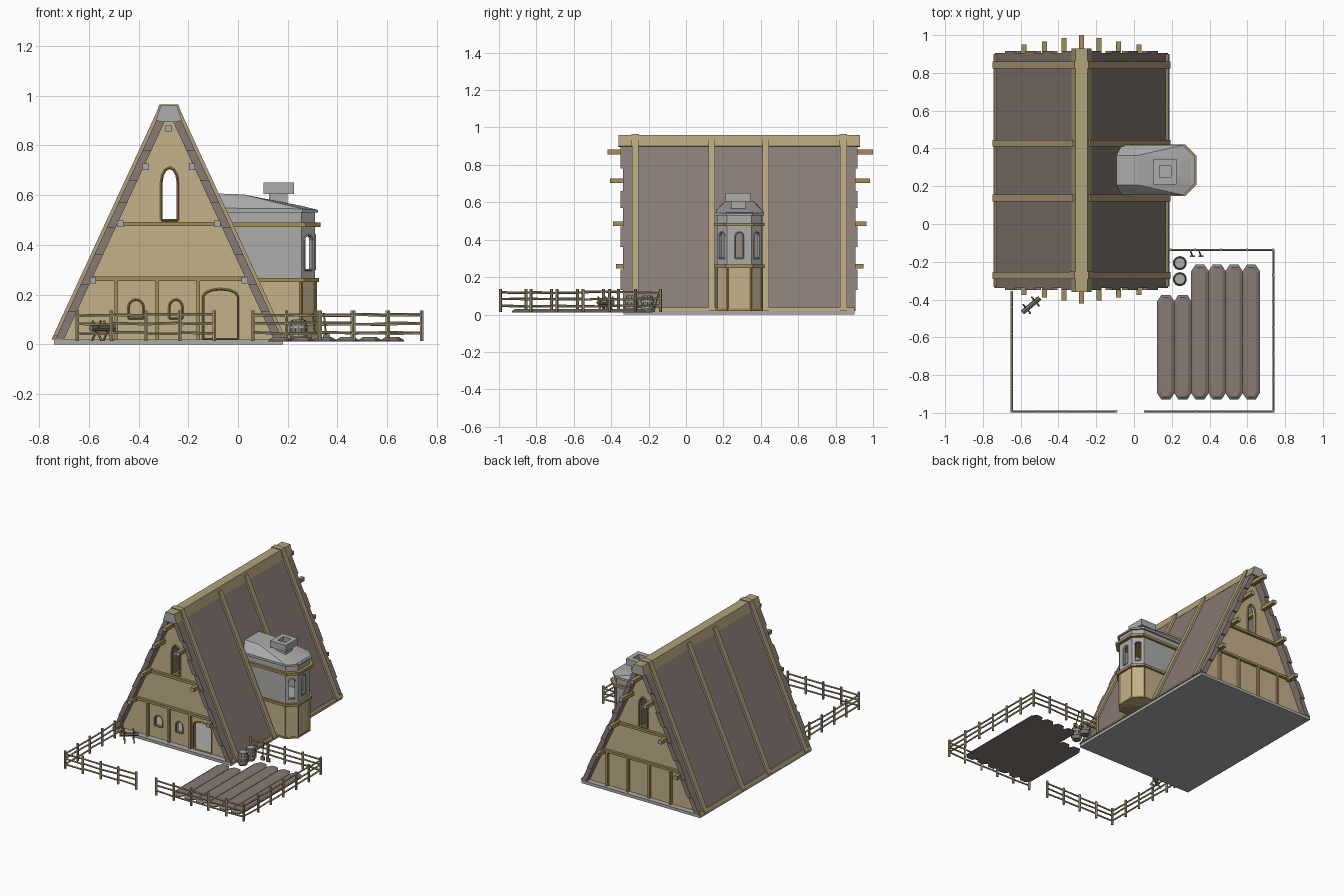
import bpy, bmesh, math, random
from mathutils import Vector, Matrix

if "Cube" in bpy.data.objects:
    bpy.data.objects.remove(bpy.data.objects["Cube"])
random.seed(4)

def mat(name, r, g, b):
    m = bpy.data.materials.new(name)
    m.diffuse_color = [((c / 255 + .055) / 1.055) ** 2.4 for c in (r, g, b)] + [1]
    m.use_nodes = True
    m.node_tree.nodes["Principled BSDF"].inputs["Base Color"].default_value = m.diffuse_color
    return m

ROOF = mat("taupe roof", 136, 123, 117)
WALL = mat("beige wall", 196, 177, 138)
TIMBER = mat("golden timber", 165, 141, 88)
TRIM = mat("sand trim", 178, 162, 124)
STONE = mat("grey stone", 172, 172, 170)
BARREL = mat("dull barrel", 128, 124, 112)
XC = -.278                                     # centre line of the house

def finish(name, bm, *mats):
    bmesh.ops.recalc_face_normals(bm, faces=bm.faces)
    me = bpy.data.meshes.new(name)
    bm.to_mesh(me)
    bm.free()
    for m in mats:
        me.materials.append(m)
    ob = bpy.data.objects.new(name, me)
    bpy.context.collection.objects.link(ob)
    return ob

def prism(name, pts, a, b, m, axis='y', ends=None):
    """Extrude a 2D outline along y (points are x,z) or z (points are x,y)."""
    bm = bmesh.new()
    put = (lambda p, t: (p[0], t, p[1])) if axis == 'y' else (lambda p, t: (p[0], p[1], t))
    lo = [bm.verts.new(put(p, a)) for p in pts]
    hi = [bm.verts.new(put(p, b)) for p in pts]
    n = len(pts)
    caps = [bm.faces.new(lo), bm.faces.new(hi)]
    for i in range(n):
        bm.faces.new((lo[i], lo[(i + 1) % n], hi[(i + 1) % n], hi[i]))
    if ends:
        for f in caps:
            f.material_index = 1
    return finish(name, bm, m, *([ends] if ends else []))

def box(name, x0, x1, y0, y1, z0, z1, m, ends=None):
    return prism(name, [(x0, z0), (x1, z0), (x1, z1), (x0, z1)], y0, y1, m, ends=ends)

def hull(name, pts, m):
    bm = bmesh.new()
    for p in pts:
        bm.verts.new(p)
    r = bmesh.ops.convex_hull(bm, input=bm.verts)
    bmesh.ops.delete(bm, geom=list(set(r["geom_interior"] + r["geom_unused"])), context='VERTS')
    bmesh.ops.dissolve_limit(bm, angle_limit=.01, verts=bm.verts, edges=bm.edges)
    return finish(name, bm, m)

def rod(name, p, q, r, m, n=6):
    p, q = Vector(p), Vector(q)
    bm = bmesh.new()
    rot = (q - p).to_track_quat('Z', 'Y').to_matrix().to_4x4()
    bmesh.ops.create_cone(bm, cap_ends=True, segments=n, radius1=r, radius2=r, depth=(q - p).length,
                          matrix=Matrix.Translation((p + q) / 2) @ rot)
    return finish(name, bm, m)

def cut(ob, cutter):
    md = ob.modifiers.new("cut", 'BOOLEAN')
    md.operation, md.solver, md.object = 'DIFFERENCE', 'EXACT', cutter
    bpy.context.view_layer.objects.active = ob
    bpy.ops.object.modifier_apply(modifier=md.name)
    bpy.data.objects.remove(cutter)

def arch(cx, w, z0, z1, rise):
    pts = [(cx - w, z0), (cx + w, z0)]
    return pts + [(cx + w * math.cos(t * math.pi / 6), z1 - rise + rise * math.sin(t * math.pi / 6)) for t in range(7)]

def half(z, off=0):
    return .033 + .437 * (.965 - z) / .945 - off

def slope(s, z0, z1, o0, o1):
    return [(XC + s * half(z, o), z) for z, o in ((z0, o0), (z1, o0), (z1, o1), (z0, o1))]

# base slab
box("base_slab", -.74, .18, -.335, .90, 0, .02, STONE)

# roof slopes: boards with staggered ends, battens and bottom trim
bands = [.02, .13, .24, .36, .47, .57, .66, .78, .94]
for s in (-1, 1):
    for i in range(8):
        j = .012 * (i % 2)
        prism("roof_board", slope(s, bands[i], bands[i + 1], .013, .048), -.338 - j, .905 + j, ROOF)
    for y in (-.272, .138, .427, .842):
        prism("roof_batten", slope(s, .02, .94, -.002, .015), y - .018, y + .018, TRIM)
    prism("roof_bottom_trim", slope(s, .02, .038, .004, .02), -.33, .9, TRIM)

# ridge cap, with raised collars over the end battens
cap = [(XC - .052, .90), (XC - .033, .96), (XC + .033, .96), (XC + .052, .90), (XC + .03, .895), (XC - .03, .895)]
prism("ridge_cap", cap, -.36, .93, TRIM, ends=STONE)
big = [(XC + (x - XC) * 1.15, z + .005) for x, z in cap]
for y in (-.272, .842):
    prism("ridge_collar", big, y - .02, y + .02, TRIM)

# purlins poking out of both gables
for z, dx, y0, y1 in ((.868, 0, -.42, 1), (.715, .093, -.405, .985), (.485, .195, -.39, .965), (.258, .305, -.375, .95)):
    for s in ((-1, 1) if dx else (1,)):
        x = XC + s * dx
        box("purlin", x - .013, x + .013, y0, y1, z - .013, z + .013, TIMBER, STONE)

# gable walls with timber framing
def frame(name, pts, y):
    for p, q in zip(pts, pts[1:] + pts[:1]):
        rod(name, (p[0], y, p[1]), (q[0], y, q[1]), .005, TIMBER, 4)

gable = [(XC - half(.02, .03), .02), (XC + half(.02, .03), .02), (XC + half(.92, .03), .92), (XC - half(.92, .03), .92)]
for name, y, d in (("front", -.28, -1), ("back", .85, 1)):
    wall = prism(name + "_gable_wall", gable, y - .012, y + .012, WALL)
    holes = [arch(XC + .003, .033, .50, .71, .06)]
    if d < 0:
        holes += [arch(-.41, .03, .105, .18, .03), arch(-.25, .026, .105, .18, .03), arch(-.07, .07, .021, .222, .03)]
    for h in holes:
        cut(wall, prism("cutter", h, y - .1, y + .1, WALL))
        frame(name + "_opening_frame", h, y + d * .014)
    ya, yb = sorted((y + d * .01, y + d * .03))
    for z in (.475, .255):
        w = half(z, .045)
        box(name + "_beam", XC - w, XC + w, ya, yb, z, z + .017, TIMBER)
    for x in (-.49, -.325, -.16) + (() if d < 0 else (0,)):
        box(name + "_post", x - .007, x + .007, ya, yb, .02, .256, TIMBER)

# side tower
CY = .285
def plan(x0, x1, w, ch):
    return [(x0, CY - w), (x1 - ch, CY - w), (x1, CY - w + ch), (x1, CY + w - ch), (x1 - ch, CY + w), (x0, CY + w)]

prism("tower_base", plan(.08, .31, .12, .055), .02, .25, WALL, 'z')
up = prism("tower_upper_wall", plan(-.05, .31, .12, .055), .25, .545, STONE, 'z')
cut(up, prism("cutter", plan(-.1, .295, .105, .048), .27, .53, STONE, 'z'))
for a, cx, cy in ((0, .31, CY), (-45, .2825, CY - .0925), (45, .2825, CY + .0925)):
    h = arch(0, .021, .30, .44, .02)
    M = Matrix.Translation((cx, cy, 0)) @ Matrix.Rotation(math.radians(a + 90), 4, 'Z')
    c = prism("cutter", h, -.035, .035, STONE)
    c.data.transform(M)
    cut(up, c)
    for p, q in zip(h, h[1:] + h[:1]):
        rod("tower_window_frame", M @ Vector((p[0], 0, p[1])), M @ Vector((q[0], 0, q[1])), .004, STONE, 4)
prism("tower_lower_band", plan(.05, .325, .134, .06), .25, .267, TIMBER, 'z')
prism("tower_upper_band", plan(-.04, .332, .136, .06), .472, .49, TIMBER, 'z')
prism("tower_foot_band", plan(.1, .314, .124, .057), .02, .032, TIMBER, 'z')
for x, y in ((.255, .12), (.31, .065)):
    for s in (-1, 1):
        rod("tower_post", (x, CY + s * y, .02), (x, CY + s * y, .25), .007, TIMBER, 4)

# tower roof and chimney
pts = []
for s in (-1, 1):
    for x, y, z in ((-.08, .132, .53), (.26, .132, .53), (.322, .07, .53), (-.08, .132, .548), (.26, .132, .545),
                    (.322, .07, .54), (-.1, .078, .607), (.02, .078, .603), (.19, .078, .568), (.25, .045, .558)):
        pts.append((x, CY + s * y, z))
hull("tower_roof", pts, STONE)
box("chimney_neck", .125, .2, CY - .045, CY + .035, .54, .61, STONE)
chim = box("chimney_cap", .102, .225, CY - .075, CY + .06, .605, .65, STONE)
cut(chim, box("cutter", .135, .195, CY - .04, CY + .025, .62, .7, STONE))

# fence
def fence(stops, at):
    ends = [at(t) for t in stops]
    for x, y in ends:
        rod("fence_post", (x, y, .014), (x, y, .137), .008, TRIM)
    for (x0, y0), (x1, y1) in zip(ends, ends[1:]):
        for z in (.045, .083, .118):
            a, b = random.uniform(-.004, .004), random.uniform(-.004, .004)
            rod("fence_rail", (x0, y0, z + a), (x1, y1, z + b), .006, TRIM, 5)

fence((-.647, -.51, -.37, -.235, -.095), lambda t: (t, -.992))
fence((.06, .195, .33, .465, .605, .738), lambda t: (t, -.992))
fence((-.992, -.83, -.69, -.55, -.41, -.27, -.137), lambda t: (.738, t))
fence((-.992, -.855, -.72, -.58, -.44, -.36), lambda t: (-.647, t))
fence((.195, .325, .46, .60, .738), lambda t: (t, -.137))

# garden beds
for i in range(6):
    x, y0, y1 = .168 + .0905 * i, -.93, (-.375 if i < 2 else -.215)
    pts = []
    for w, z, ins in ((.046, .012, 0), (.046, .018, 0), (.028, .029, .015)):
        for s in (-1, 1):
            for y, d in ((y0 + ins, 1), (y1 - ins, -1)):
                pts += [(x + s * w * .5, y, z), (x + s * w, y + d * .035, z)]
    hull("garden_bed", pts, ROOF)

# barrels with hoops
for y in (-.207, -.292):
    pts = []
    for r, z in ((.028, .012), (.036, .04), (.036, .07), (.029, .098)):
        pts += [(.243 + r * math.cos(k * math.pi / 5), y + r * math.sin(k * math.pi / 5), z) for k in range(10)]
    hull("barrel", pts, BARREL)
    for z in (.038, .07):
        rod("barrel_hoop", (.243, y, z - .004), (.243, y, z + .004), .038, STONE, 10)
    rod("barrel_lid", (.243, y, .096), (.243, y, .101), .026, STONE, 10)

# sawhorse with a log
M = Matrix.Translation((-.545, -.43, 0)) @ Matrix.Rotation(math.radians(40), 4, 'Z')
rod("log", M @ Vector((-.06, 0, .065)), M @ Vector((.06, 0, .065)), .013, BARREL, 8)
for u in (-.03, .03):
    for s in (-1, 1):
        rod("sawhorse_leg", M @ Vector((u, -s * .03, .015)), M @ Vector((u, s * .026, .095)), .005, TIMBER, 5)

# tools leaning on the fence
for x in (.31, .355):
    rod("tool_handle", (x, -.17, .02), (x - .01, -.145, .125), .004, TIMBER, 5)
    box("tool_head", x - .014, x + .014, -.176, -.166, .014, .04, BARREL)
